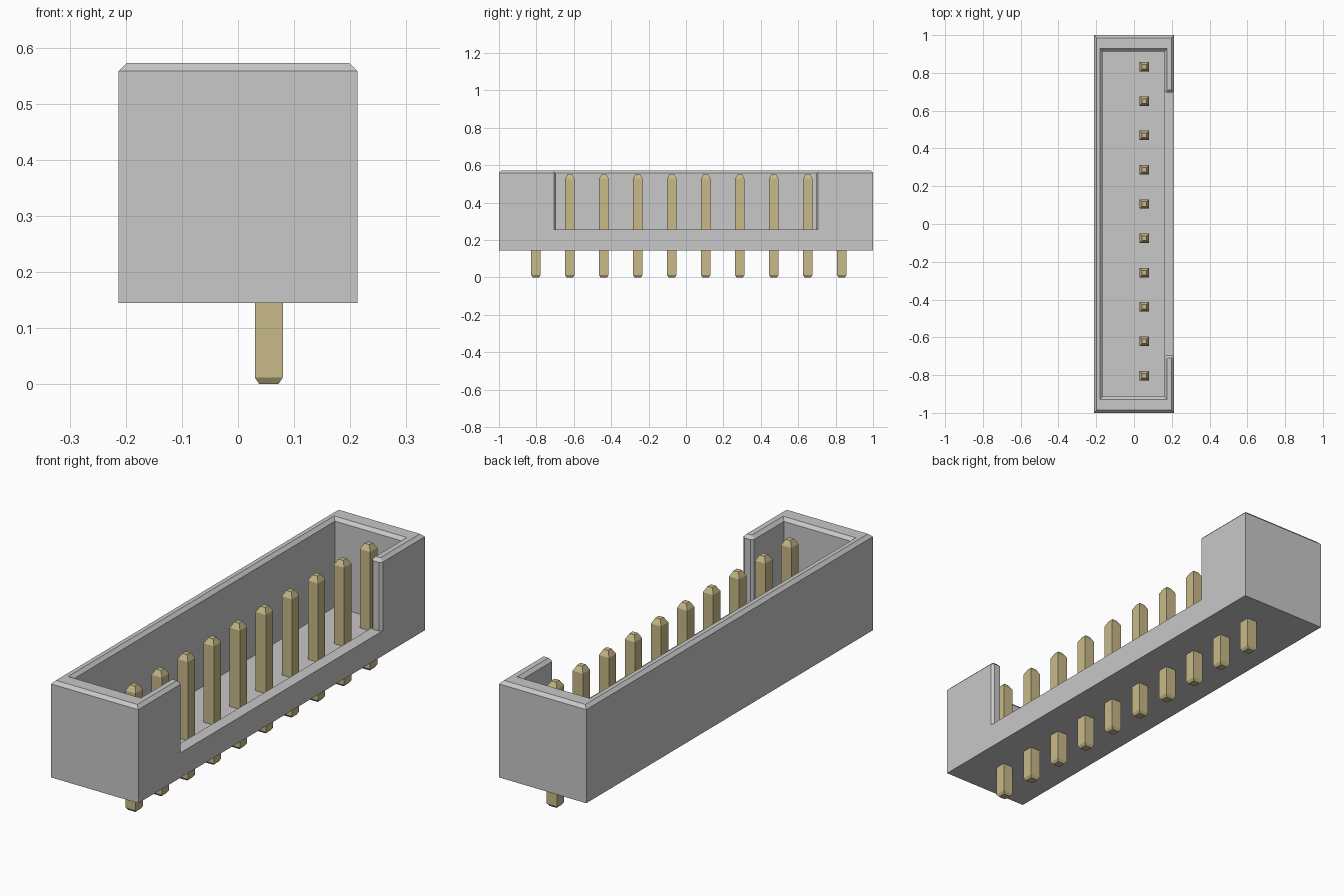
import bpy
import bmesh

cube = bpy.data.objects.get("Cube")
if cube:
    bpy.data.objects.remove(cube, do_unlink=True)


def material(name, rgb):
    m = bpy.data.materials.new(name)
    m.use_nodes = True
    m.diffuse_color = (*rgb, 1)
    bsdf = next(n for n in m.node_tree.nodes if n.type == 'BSDF_PRINCIPLED')
    bsdf.inputs["Base Color"].default_value = (*rgb, 1)
    return m


grey = material("light grey plastic", (0.58, 0.58, 0.58))
gold = material("pale gold metal", (0.58, 0.49, 0.25))


def add_object(name, bm, mat):
    bmesh.ops.recalc_face_normals(bm, faces=bm.faces[:])
    mesh = bpy.data.meshes.new(name)
    bm.to_mesh(mesh)
    bm.free()
    mesh.materials.append(mat)
    obj = bpy.data.objects.new(name, mesh)
    bpy.context.collection.objects.link(obj)
    return obj


def loft_rects(name, rects, mat):
    """Skin a stack of rectangles (x0, x1, y0, y1, z) and cap both ends."""
    bm = bmesh.new()
    rings = [[bm.verts.new(p) for p in
              ((x0, y0, z), (x1, y0, z), (x1, y1, z), (x0, y1, z))]
             for x0, x1, y0, y1, z in rects]
    for a, b in zip(rings, rings[1:]):
        for i in range(4):
            j = (i + 1) % 4
            bm.faces.new((a[i], a[j], b[j], b[i]))
    bm.faces.new(rings[0])
    bm.faces.new(rings[-1])
    return add_object(name, bm, mat)


# Main dimensions
OX, OY = 0.213, 1.0                  # outer half sizes
IX0, IX1, IY = -0.166, 0.161, 0.914  # cavity
BOTTOM, FLOOR, SILL, TOP = 0.145, 0.18, 0.255, 0.572
NOTCH, CUT = 0.695, 0.011            # notch half length, wall end chamfer

# Base tray with recessed floor
loft_rects("housing_base", [
    (-OX, OX, -OY, OY, BOTTOM),
    (-OX, OX, -OY, OY, SILL),
    (IX0, IX1, -IY, IY, SILL),
    (IX0, IX1, -IY, IY, FLOOR)], grey)

# C-shaped wall, open along the notch, with chamfered wall ends
half = [(IX0, IY), (IX1, IY), (IX1, NOTCH + CUT), (IX1 + CUT, NOTCH),
        (OX - CUT, NOTCH), (OX, NOTCH + CUT), (OX, OY), (-OX, OY)]
outline = half + [(x, -y) for x, y in reversed(half)]
bm = bmesh.new()
bottom_face = bm.faces.new([bm.verts.new((x, y, SILL)) for x, y in outline])
extruded = bmesh.ops.extrude_face_region(bm, geom=[bottom_face])["geom"]
for v in extruded:
    if isinstance(v, bmesh.types.BMVert):
        v.co.z = TOP
bmesh.ops.recalc_face_normals(bm, faces=bm.faces[:])

# Chamfer around the whole rim
rim = [e for e in bm.edges if all(v.co.z > TOP - 0.001 for v in e.verts)]
bmesh.ops.bevel(bm, geom=rim, offset=0.014, offset_type='OFFSET',
                segments=1, profile=0.5, affect='EDGES', clamp_overlap=True)
add_object("housing_wall", bm, grey)

# Row of square pins with tapered ends
PIN_X, PITCH = 0.055, 0.1817
for i in range(10):
    y = 0.015 + (i - 4.5) * PITCH
    loft_rects(f"pin_{i + 1}", [
        (PIN_X - h, PIN_X + h, y - h, y + h, z)
        for h, z in ((0.017, 0), (0.025, 0.012), (0.025, 0.528), (0.012, 0.552))],
        gold)
